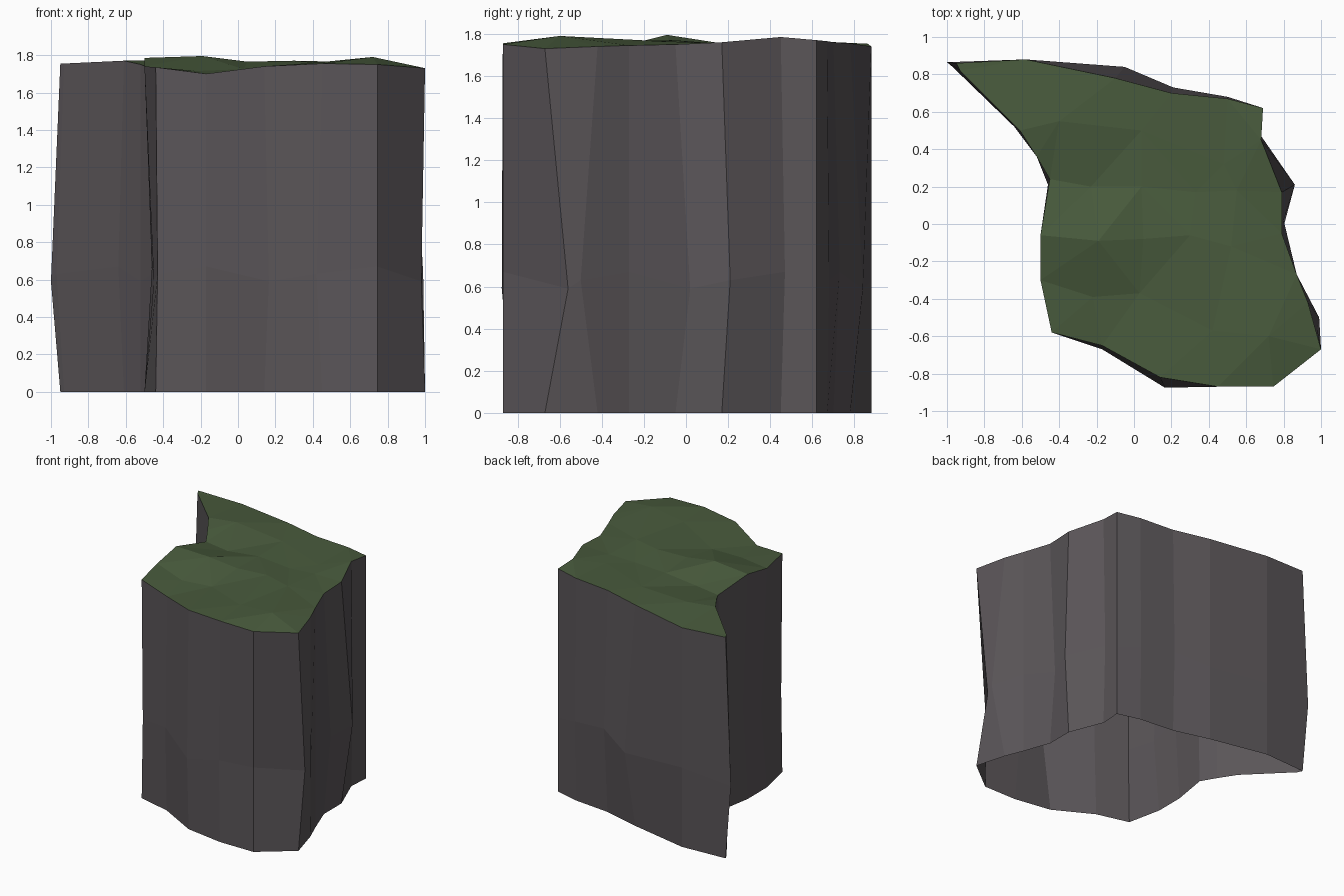
import bpy, bmesh
from mathutils import Vector
from mathutils.geometry import delaunay_2d_cdt

if "Cube" in bpy.data.objects:
    bpy.data.objects.remove(bpy.data.objects["Cube"])


def material(name, rgb):
    m = bpy.data.materials.new(name)
    m.diffuse_color = (*rgb, 1)
    m.use_nodes = True
    m.node_tree.nodes["Principled BSDF"].inputs["Base Color"].default_value = m.diffuse_color
    return m


def add_object(name, bm, mat):
    me = bpy.data.meshes.new(name)
    bm.to_mesh(me)
    bm.free()
    me.materials.append(mat)
    ob = bpy.data.objects.new(name, me)
    bpy.context.collection.objects.link(ob)
    return ob


rock = material("grey rock", (0.102, 0.091, 0.098))
grass = material("dark green grass", (0.066, 0.104, 0.046))

# Cliff outline, counter-clockwise from the back left tip: x, y, rim height
rim = [(-.95, .86, 1.755), (-.93, .82, 1.755), (-.61, .50, 1.77), (-.52, .36, 1.75),
       (-.45, .24, 1.72), (-.50, -.06, 1.785), (-.50, -.30, 1.74), (-.44, -.58, 1.735),
       (-.17, -.65, 1.70), (.14, -.82, 1.74), (.45, -.87, 1.755), (.745, -.87, 1.75),
       (1.0, -.67, 1.73), (.93, -.42, 1.74), (.87, -.27, 1.745), (.79, -.05, 1.75),
       (.79, .17, 1.76), (.68, .45, 1.785), (.69, .62, 1.77), (.50, .67, 1.765),
       (.20, .70, 1.76), (-.10, .78, 1.755), (-.58, .88, 1.74)]

# Points whose middle ring is pushed in or out: index -> x, y
bulge = {0: (-1.0, .865), 1: (-.97, .84), 2: (-.64, .52), 4: (-.46, .21), 5: (-.46, -.06),
         6: (-.45, -.30), 7: (-.43, -.58), 8: (-.17, -.67), 9: (.165, -.875),
         10: (.42, -.84), 12: (.98, -.56), 13: (.99, -.50), 15: (.80, .02),
         16: (.86, .21), 17: (.68, .47), 19: (.50, .68), 20: (.21, .73), 21: (-.05, .84)}

# Humps and hollows inside the grass top
humps = [(-.40, .55, 1.77), (-.23, .20, 1.72), (-.19, -.09, 1.795), (.05, -.08, 1.765),
         (-.22, -.39, 1.715), (.03, -.37, 1.725), (.33, .17, 1.745), (.30, -.06, 1.77),
         (.52, -.12, 1.765), (.42, -.57, 1.76), (.72, -.60, 1.79), (.55, .18, 1.755),
         (.04, .50, 1.755), (.48, .32, 1.755), (.04, .20, 1.75)]

# Cliff wall: base, bulged middle and rim rings, open underneath
bm = bmesh.new()
n = len(rim)
base = [bm.verts.new((x, y, 0)) for x, y, z in rim]
middle = [bm.verts.new((*bulge.get(i, p[:2]), .63 + .04 * (i % 3 - 1))) for i, p in enumerate(rim)]
top = [bm.verts.new(p) for p in rim]
for low, high in ((base, middle), (middle, top)):
    for i in range(n):
        j = (i + 1) % n
        bm.faces.new((low[i], low[j], high[j], high[i]))
add_object("cliff_wall", bm, rock)

# Grass top: triangulated between the rim and the humps
points = rim + humps
flat = [Vector(p[:2]) for p in points]
_, _, tris, _, _, _ = delaunay_2d_cdt(flat, [], [list(range(n))], 1, 1e-5)
bm = bmesh.new()
verts = [bm.verts.new(p) for p in points]
for t in tris:
    bm.faces.new([verts[i] for i in t])
bmesh.ops.recalc_face_normals(bm, faces=bm.faces)
if sum(f.normal.z for f in bm.faces) < 0:
    bmesh.ops.reverse_faces(bm, faces=bm.faces)
add_object("grass_top", bm, grass)
